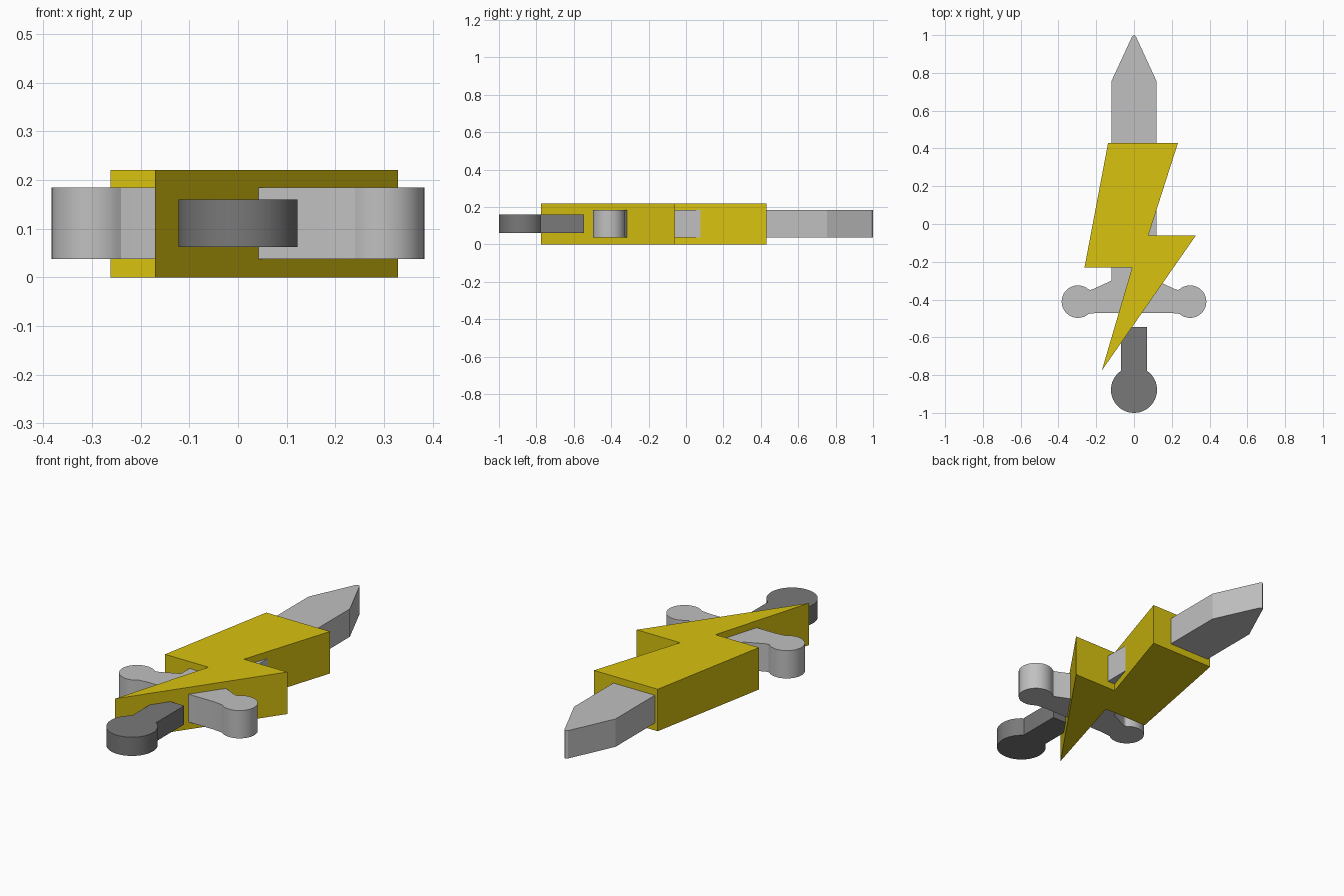
import bpy, bmesh, math

if "Cube" in bpy.data.objects:
    bpy.data.objects.remove(bpy.data.objects["Cube"])


def material(name, color):
    mat = bpy.data.materials.new(name)
    mat.diffuse_color = (*color, 1)
    mat.use_nodes = True
    mat.node_tree.nodes["Principled BSDF"].inputs["Base Color"].default_value = mat.diffuse_color
    return mat


def arc(cx, cy, r, start, end, steps):
    """Points on a circle from start to end, in degrees."""
    angles = [math.radians(start + (end - start) * i / steps) for i in range(steps + 1)]
    return [(cx + r * math.cos(a), cy + r * math.sin(a)) for a in angles]


def mirrored(half):
    """Close a right-hand outline with its mirror image across x = 0."""
    return half + [(-x, y) for x, y in reversed(half) if abs(x) > 1e-6]


def slab(name, outline, z0, z1, mat, smooth=False):
    """Extrude a flat outline upward from z0 to z1."""
    bm = bmesh.new()
    base = bm.faces.new([bm.verts.new((x, y, z0)) for x, y in outline])
    result = bmesh.ops.extrude_face_region(bm, geom=[base], use_keep_orig=True)
    top = [v for v in result["geom"] if isinstance(v, bmesh.types.BMVert)]
    bmesh.ops.translate(bm, verts=top, vec=(0, 0, z1 - z0))
    bmesh.ops.recalc_face_normals(bm, faces=bm.faces)
    mesh = bpy.data.meshes.new(name)
    bm.to_mesh(mesh)
    bm.free()
    mesh.materials.append(mat)
    obj = bpy.data.objects.new(name, mesh)
    bpy.context.collection.objects.link(obj)
    if smooth:
        bpy.ops.object.select_all(action='DESELECT')
        obj.select_set(True)
        bpy.context.view_layer.objects.active = obj
        bpy.ops.object.shade_smooth_by_angle(angle=math.radians(20))
    return obj


yellow = material("yellow", (0.69, 0.54, 0.005))
light_grey = material("light grey", (0.53, 0.53, 0.53))
dark_grey = material("dark grey", (0.19, 0.19, 0.19))

# Lightning bolt
slab("lightning_bolt",
     [(-0.137, 0.43), (-0.262, -0.23), (-0.01, -0.23), (-0.17, -0.775),
      (0.328, -0.06), (0.076, -0.06), (0.233, 0.43)],
     0.0, 0.22, yellow)

# Sword blade with its round-ended crossguard
half_sword = ([(0.19, -0.47), (0.225, -0.474)]
              + arc(0.297, -0.411, 0.086, -131, 132, 28)
              + [(0.23, -0.349), (0.215, -0.344), (0.12, -0.30),
                 (0.12, 0.755), (0.01, 0.993), (0, 1.0)])
slab("blade_and_guard", mirrored(half_sword), 0.038, 0.184, light_grey, smooth=True)

# Grip with round pommel
half_grip = arc(0, -0.878, 0.122, -90, 56, 20) + [(0.07, -0.765), (0.07, -0.545)]
half_grip[0] = (0, -1.0)
slab("grip_and_pommel", mirrored(half_grip), 0.062, 0.16, dark_grey, smooth=True)
